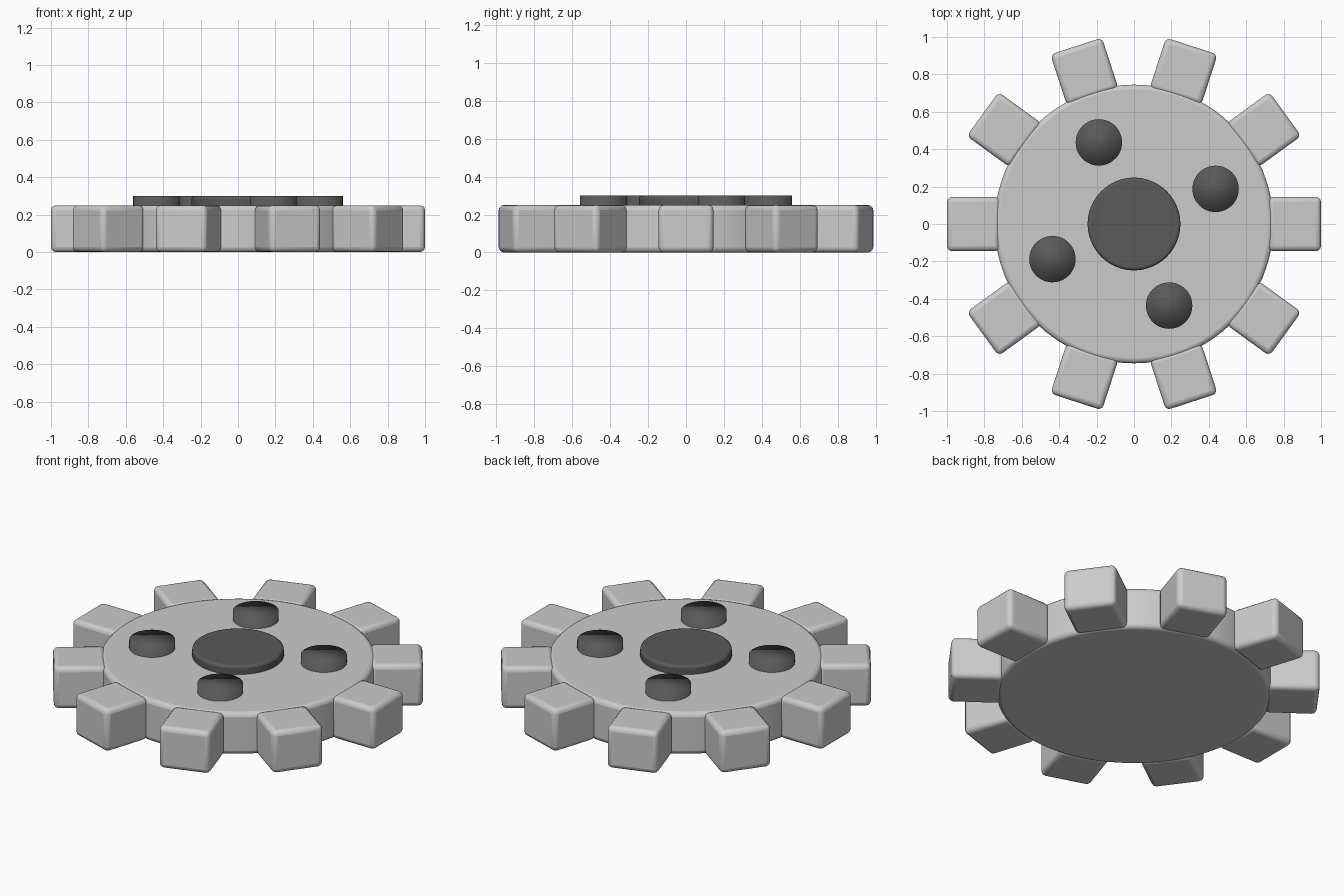
import bpy
from math import cos, sin, radians, tau

if "Cube" in bpy.data.objects:
    bpy.data.objects.remove(bpy.data.objects["Cube"])

dark = bpy.data.materials.new("dark_grey")
dark.diffuse_color = (0.1, 0.1, 0.1, 1)
dark.use_nodes = True
dark.node_tree.nodes["Principled BSDF"].inputs["Base Color"].default_value = dark.diffuse_color


def bevel(obj, width, segments=3):
    mod = obj.modifiers.new("rounded_edges", 'BEVEL')
    mod.width = width
    mod.segments = segments
    mod.limit_method = 'ANGLE'
    mod.angle_limit = radians(40)


def disc(name, radius, z0, z1, x=0, y=0, sides=64, width=0, mat=None):
    bpy.ops.mesh.primitive_cylinder_add(vertices=sides, radius=radius, depth=z1 - z0,
                                        location=(x, y, (z0 + z1) / 2))
    obj = bpy.context.object
    obj.name = name
    if mat:
        obj.data.materials.append(mat)
    if width:
        bpy.ops.object.shade_smooth_by_angle(angle=radians(40))
        bevel(obj, width)
    else:
        bpy.ops.object.shade_smooth()
    return obj


# Gear body
disc("gear_body", 0.745, 0.0, 0.25, width=0.025)

# Ten rounded teeth
for i in range(10):
    a = tau * i / 10
    r = 0.8575
    bpy.ops.mesh.primitive_cube_add(size=1, location=(r * cos(a), r * sin(a), 0.125),
                                    rotation=(0, 0, a))
    tooth = bpy.context.object
    tooth.name = f"tooth_{i + 1}"
    tooth.scale = (0.285, 0.29, 0.25)
    bpy.ops.object.transform_apply(location=False, rotation=False, scale=True)
    bpy.ops.object.shade_smooth_by_angle(angle=radians(40))
    bevel(tooth, 0.027)

# Central hub
disc("hub", 0.248, 0.001, 0.30, width=0.015, mat=dark)

# Four soft-shaded pegs around the hub
for i in range(4):
    a = radians(23.3 + 90 * i)
    disc(f"peg_{i + 1}", 0.124, 0.001, 0.30, 0.475 * cos(a), 0.475 * sin(a),
         sides=48, mat=dark)
